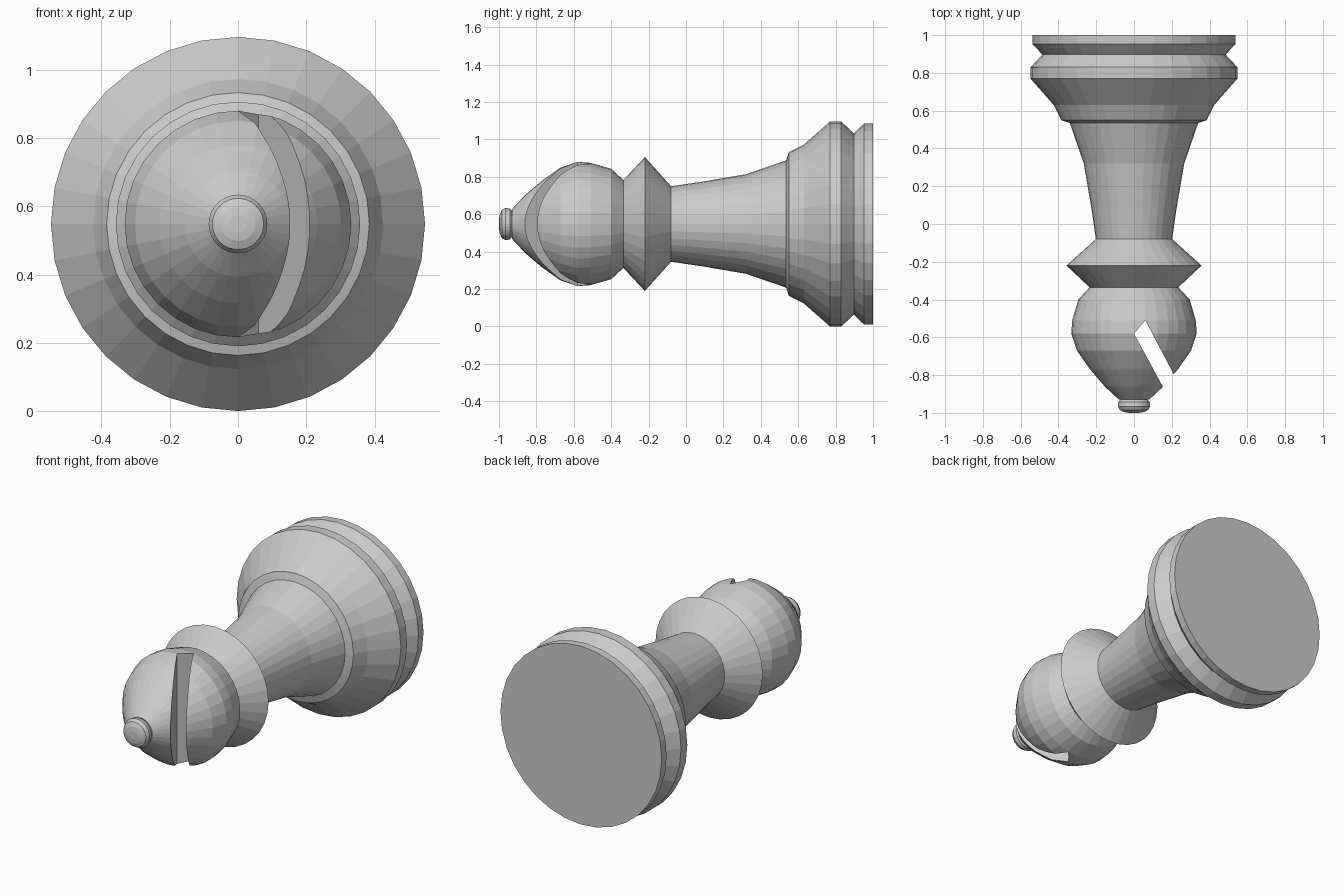
import bpy, bmesh, math

if "Cube" in bpy.data.objects:
    bpy.data.objects.remove(bpy.data.objects["Cube"])

AXIS_Z = 0.548   # height of the lathe axis, which runs along y
SIDES = 32


def make_object(name, bm):
    bmesh.ops.recalc_face_normals(bm, faces=bm.faces)
    mesh = bpy.data.meshes.new(name)
    bm.to_mesh(mesh)
    bm.free()
    obj = bpy.data.objects.new(name, mesh)
    bpy.context.collection.objects.link(obj)
    return obj


def lathe(name, profile):
    """Closed turned solid from (y, radius) pairs."""
    bm = bmesh.new()
    rings = []
    for y, r in profile:
        angles = [2 * math.pi * i / SIDES for i in range(SIDES)]
        rings.append([bm.verts.new((r * math.sin(a), y, AXIS_Z + r * math.cos(a))) for a in angles])
    for a, b in zip(rings, rings[1:]):
        for i in range(SIDES):
            j = (i + 1) % SIDES
            bm.faces.new((a[i], a[j], b[j], b[i]))
    bm.faces.new(rings[0])
    bm.faces.new(rings[-1])
    return make_object(name, bm)


def prism(name, outline, z0, z1):
    """Upright prism from an (x, y) outline."""
    bm = bmesh.new()
    face = bm.faces.new([bm.verts.new((x, y, z0)) for x, y in outline])
    ext = bmesh.ops.extrude_face_region(bm, geom=[face])
    for v in ext["geom"]:
        if isinstance(v, bmesh.types.BMVert):
            v.co.z = z1
    return make_object(name, bm)


# Base, tapered stem and collar
lathe("base_and_stem", [
    (1.0, 0.538), (0.953, 0.538), (0.897, 0.485), (0.83, 0.548), (0.77, 0.548),
    (0.63, 0.425), (0.55, 0.385), (0.535, 0.34), (0.32, 0.266), (0.08, 0.225),
    (-0.08, 0.202), (-0.22, 0.358), (-0.335, 0.235)])

# Rounded head
head = lathe("head", [
    (-0.335, 0.235), (-0.40, 0.295), (-0.51, 0.327), (-0.58, 0.332), (-0.67, 0.302),
    (-0.77, 0.232), (-0.86, 0.155), (-0.93, 0.08)])

# Tip button
lathe("tip_button", [
    (-0.93, 0.07), (-0.942, 0.083), (-0.965, 0.086), (-0.985, 0.075), (-0.996, 0.05), (-1.0, 0.025)])

# Slanted slot through the head
cutter = prism("slot_cutter", [(0.0, -0.58), (0.06, -0.51), (0.31, -0.985), (0.228, -1.0)], 0.0, 1.1)
cutter.hide_render = True
mod = head.modifiers.new("slot", 'BOOLEAN')
mod.operation = 'DIFFERENCE'
mod.solver = 'EXACT'
mod.object = cutter
bpy.context.view_layer.objects.active = head
bpy.ops.object.modifier_apply(modifier=mod.name)
bpy.data.objects.remove(cutter)
